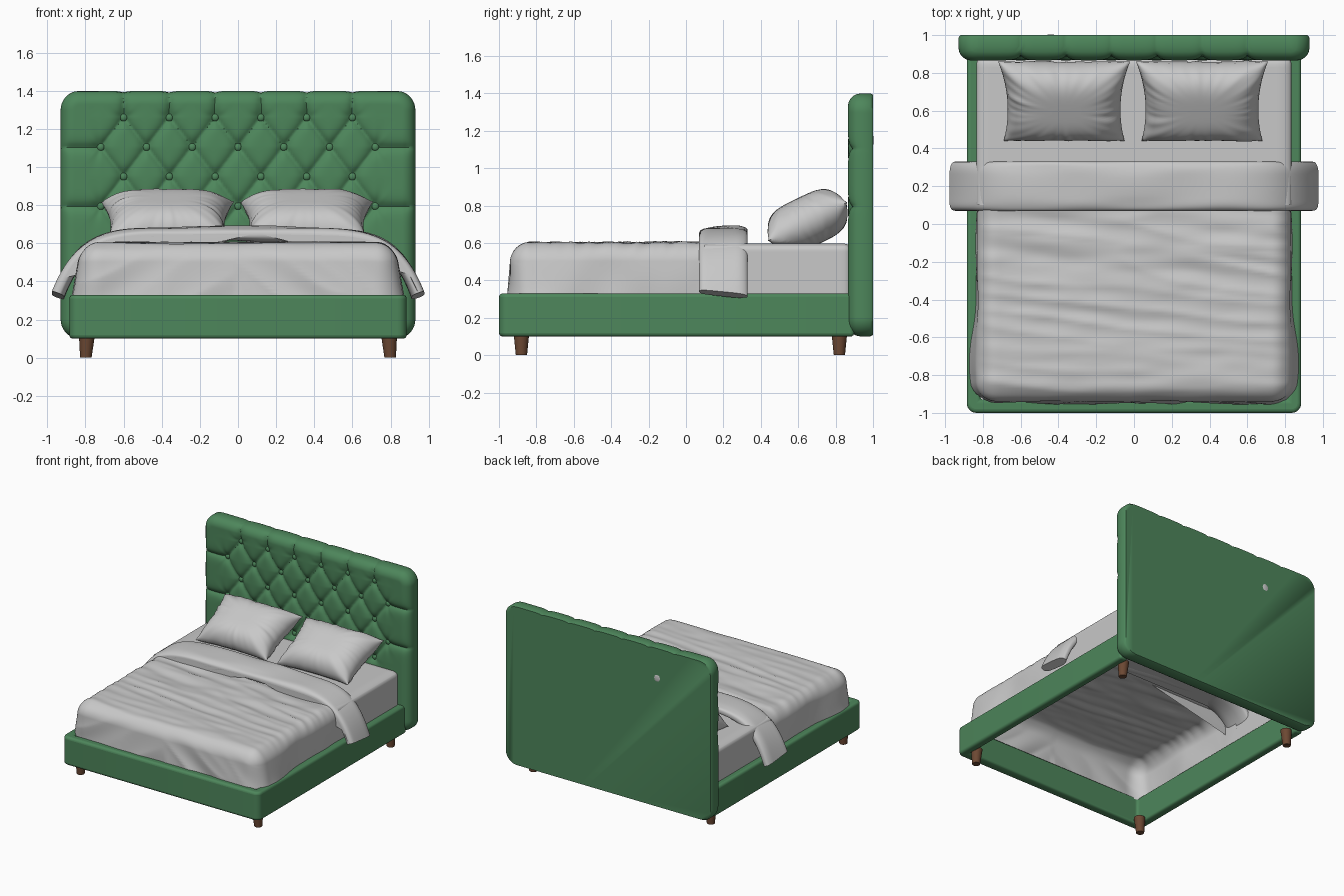
import bpy, bmesh, math
from mathutils import Vector, noise

if "Cube" in bpy.data.objects:
    bpy.data.objects.remove(bpy.data.objects["Cube"])


def material(name, rgb):
    m = bpy.data.materials.new(name)
    m.use_nodes = True
    m.diffuse_color = (*rgb, 1)
    m.node_tree.nodes["Principled BSDF"].inputs["Base Color"].default_value = (*rgb, 1)
    return m


green = material("green_fabric", (0.075, 0.24, 0.105))
linen = material("grey_linen", (0.58, 0.58, 0.58))
wood = material("brown_wood", (0.15, 0.065, 0.033))


def finish(name, bm, mat, angle=50, bevel=0):
    bmesh.ops.recalc_face_normals(bm, faces=bm.faces)
    me = bpy.data.meshes.new(name)
    bm.to_mesh(me)
    bm.free()
    me.materials.append(mat)
    ob = bpy.data.objects.new(name, me)
    bpy.context.collection.objects.link(ob)
    if bevel:
        mod = ob.modifiers.new("soft_edges", "BEVEL")
        mod.width, mod.segments = bevel, 4
    bpy.ops.object.select_all(action="DESELECT")
    ob.select_set(True)
    bpy.context.view_layer.objects.active = ob
    bpy.ops.object.shade_smooth_by_angle(angle=math.radians(angle))
    return ob


def add_grid(bm, nu, nv, func):
    """Sheet of quads; func maps u, v in -1..1 to a point."""
    rows = [[bm.verts.new(func(2 * i / nu - 1, 2 * j / nv - 1)) for i in range(nu + 1)]
            for j in range(nv + 1)]
    for a, b in zip(rows, rows[1:]):
        for i in range(nu):
            bm.faces.new((a[i], a[i + 1], b[i + 1], b[i]))


def wave(x, y, seed=0):
    return noise.noise(Vector((x, y, seed)))


def clamp(v, lo, hi):
    return max(lo, min(hi, v))


# Bed frame: U-shaped rail, open underneath
bm = bmesh.new()
W, T = 0.885, 0.07
outline = [(-W, 0.9), (-W, -1), (W, -1), (W, 0.9),
           (W - T, 0.9), (W - T, T - 1), (T - W, T - 1), (T - W, 0.9)]
face = bm.faces.new([bm.verts.new((x, y, 0.1)) for x, y in outline])
top = bmesh.ops.extrude_face_region(bm, geom=[face])["geom"]
bmesh.ops.translate(bm, vec=(0, 0, 0.23), verts=[g for g in top if isinstance(g, bmesh.types.BMVert)])
corners = [e for e in bm.edges if all(v.co.y < -0.99 for v in e.verts)
           and abs(e.verts[0].co.z - e.verts[1].co.z) > 0.1]
bmesh.ops.bevel(bm, geom=corners, offset=0.05, segments=5, profile=0.5, affect="EDGES")
finish("bed_frame", bm, green, bevel=0.02)

# Tapered legs
for sx, side in ((-1, "right"), (1, "left")):
    for y, end in ((-0.88, "front"), (0.82, "back")):
        bm = bmesh.new()
        bmesh.ops.create_cone(bm, cap_ends=True, segments=20, radius1=0.03, radius2=0.043, depth=0.13)
        for v in bm.verts:
            v.co += Vector((sx * (0.795 - 0.05 * v.co.z), y, 0.065))
        finish(f"{end}_{side}_leg", bm, wood, bevel=0.004)

# Headboard: tufted front swept round to a flat back
HW, ZC, HH, R = 0.93, 0.75, 0.65, 0.1
PX, PZ, Z0 = 0.24, 0.155, 1.105
TOP, SIDE, LOW = Z0 + PZ, 3 * PX, Z0 - 3 * PZ


def crease(x, z):
    """Distance to the nearest seam of the diamond pattern."""
    ax = abs(x)
    p, q = x / PX + (z - Z0) / (2 * PZ), x / PX - (z - Z0) / (2 * PZ)
    diag = 0.19 * min(abs(p - round(p)), abs(q - round(q)))
    out = math.hypot(max(0, ax - SIDE), max(0, z - TOP, LOW - z))
    seam_x = clamp(PX * (math.floor(ax / PX) + 0.5), 0, 2.5 * PX)
    upper = math.hypot(ax - seam_x, max(0, TOP - z))
    seam_z = Z0 + 2 * PZ * clamp(round((z - Z0) / (2 * PZ)), -1, 0)
    flank = math.hypot(z - seam_z, max(0, SIDE - ax))
    return min(math.hypot(diag, out), upper, flank)


buttons = [(PX * (k + 0.5 * (r % 2)), Z0 + PZ * r)
           for r in range(-3, 2) for k in range(-3, 4 - r % 2)]


def headboard_point(u, v):
    ease = lambda t: 0.55 * t + 0.45 * math.sin(t * math.pi / 2)
    h = HH * ease(v)
    k = max(0, abs(h) - (HH - R))
    x = (HW - R + math.sqrt(max(0, R * R - k * k))) * ease(u)
    z = ZC + h
    qx, qz = abs(x) - (HW - R), abs(h) - (HH - R)
    edge = R - math.hypot(max(qx, 0), max(qz, 0)) - min(max(qx, qz), 0)
    t = 0.07
    roll = t * (1 - math.sqrt(max(0, 1 - (1 - min(edge, t) / t) ** 2)))
    d = crease(x, z)
    dimple = min((x - bx) ** 2 + (z - bz) ** 2 for bx, bz in buttons)
    sink = 0.025 * math.exp(-d / 0.022) + 0.015 * math.exp(-dimple / 0.0015)
    if edge < t and z > 1.2:
        z -= 0.4 * sink * (1 - edge / t)
    return Vector((x, 0.866 + roll + sink * min(1, 0.3 + edge / t), z))


bm = bmesh.new()
add_grid(bm, 190, 150, headboard_point)
for y, shrink in ((0.985, 1), (1.0, 0.988)):
    rim = [e for e in bm.edges if e.is_boundary]
    new = bmesh.ops.extrude_edge_only(bm, edges=rim)["geom"]
    for v in (g for g in new if isinstance(g, bmesh.types.BMVert)):
        v.co = Vector((v.co.x * shrink, y, ZC + (v.co.z - ZC) * shrink))
bmesh.ops.holes_fill(bm, edges=[e for e in bm.edges if e.is_boundary], sides=0)
finish("headboard", bm, green)

# Upholstery buttons
bm = bmesh.new()
for x, z in buttons:
    ball = bmesh.ops.create_uvsphere(bm, u_segments=12, v_segments=8, radius=0.02)["verts"]
    for v in ball:
        v.co = Vector((v.co.x + x, 0.899 + v.co.y * 0.6, v.co.z + z))
finish("headboard_buttons", bm, green)

# Small pad on the back of the headboard
bm = bmesh.new()
bmesh.ops.create_uvsphere(bm, u_segments=10, v_segments=6, radius=0.035)
for v in bm.verts:
    v.co = Vector((v.co.x - 0.44, 0.996 + v.co.y * 0.2, v.co.z + 1.15))
finish("back_pad", bm, linen)


def soft_shell(name, lo, hi, radius, cuts, open_dir, wrinkle=None):
    """Rounded box without a bottom and without the face towards open_dir."""
    lo, hi = Vector(lo), Vector(hi)
    bm = bmesh.new()
    bmesh.ops.create_cube(bm, size=1)
    bm.normal_update()
    gone = [f for f in bm.faces if f.normal.z < -0.5 or f.normal.y * open_dir > 0.5]
    bmesh.ops.delete(bm, geom=gone, context="FACES")
    bmesh.ops.subdivide_edges(bm, edges=bm.edges[:], cuts=cuts, use_grid_fill=True)
    for v in bm.verts:
        p = Vector([lo[i] + (v.co[i] + 0.5) * (hi[i] - lo[i]) for i in range(3)])
        y_lo = lo.y + radius * (open_dir > 0)
        y_hi = hi.y - radius * (open_dir > 0)
        if open_dir > 0:
            y_hi = hi.y
        else:
            y_lo, y_hi = lo.y, hi.y - radius
        c = Vector((clamp(p.x, lo.x + radius, hi.x - radius), clamp(p.y, y_lo, y_hi),
                    min(p.z, hi.z - radius)))
        n = (p - c).normalized()
        v.co = c + n * radius
        if wrinkle:
            v.co += wrinkle(v.co, n)
    return finish(name, bm, linen, 60)


# Mattress at the head end
soft_shell("mattress", (-0.835, 0.1, 0.3), (0.835, 0.885, 0.597), 0.04, 40, -1)


# Blanket with cross folds on top and loose drape at the sides
def blanket_wrinkle(p, n):
    near = 0.4 + 0.6 * clamp((p.y + 0.7) / 0.6, 0, 1)
    ridge = 1 - 2 * abs(wave(p.x * 1.1, p.y * 9 + p.x * 0.8))
    up = 0.014 * near * (ridge - 0.6) + 0.006 * wave(p.x * 4, p.y * 14, 5)
    drop = clamp((0.58 - p.z) / 0.27, 0, 1)
    bulge = math.exp(-((p.y + 0.72) / 0.16) ** 2)
    side = drop * (0.012 + 0.045 * bulge + 0.02 * wave(p.y * 5, p.z * 3, 2))
    fold = 1 - 2 * abs(wave(p.x * 3.5 + p.z * 4 * math.copysign(1, p.x), p.z * 2, 8))
    front = drop * (0.012 + 0.02 * (fold - 0.5))
    return Vector((n.x * side, n.y * front, max(n.z, 0) * up))


soft_shell("blanket", (-0.825, -0.935, 0.31), (0.825, 0.2, 0.603), 0.1, 70, 1, blanket_wrinkle)


# Turned-down blanket band hanging over both sides
def band_point(u, v):
    s = math.sin(u * math.pi / 2)
    a = v * math.pi
    root = lambda t, e: math.copysign(abs(t) ** e, t)
    slope = math.atan2(-0.04 * s - 2.48 * s ** 7, 0.945)
    off = 0.036 * root(math.sin(a), 0.7) + 0.008 * wave(s * 3, a)
    y = 0.2 + 0.13 * root(math.cos(a), 0.6)
    z = 0.652 - 0.02 * s * s - 0.305 * s ** 8 - 0.1 * (y - 0.2) * s ** 8
    z += 0.05 * (y - 0.2) * (1 - s * s)
    return Vector((0.945 * s - off * math.sin(slope), y, z + off * math.cos(slope)))


bm = bmesh.new()
add_grid(bm, 90, 40, band_point)
bmesh.ops.remove_doubles(bm, verts=bm.verts, dist=0.0001)
bmesh.ops.holes_fill(bm, edges=[e for e in bm.edges if e.is_boundary], sides=0)
finish("folded_blanket_band", bm, linen, 60)

# Pillows: two bulged sheets with pinched edges, leaning on the headboard
TILT = math.radians(26)


def pillow(name, cx, seed):
    def side_point(sign):
        def point(u, v):
            x = u * (0.335 + 0.015 * v - 0.035 * (1 - v * v))
            y = v * (0.235 - 0.015 * (1 - u * u))
            full = max(0, (1 - u ** 4) * (1 - v ** 4))
            rim = max(abs(u), abs(v)) ** 4
            angle = math.atan2(v, u)
            pucker = 0.03 * rim * full ** 0.4 * wave(math.cos(angle) * 6, math.sin(angle) * 6, seed)
            h = sign * (0.135 * full ** 0.62 + pucker)
            return Vector((cx + x, 0.65 + y * math.cos(TILT) - h * math.sin(TILT),
                           max(0.596, 0.715 + y * math.sin(TILT) + h * math.cos(TILT))))
        return point
    bm = bmesh.new()
    for sign in (1, -1):
        add_grid(bm, 60, 44, side_point(sign))
    bmesh.ops.remove_doubles(bm, verts=bm.verts, dist=0.0005)
    finish(name, bm, linen, 70)


pillow("right_pillow", -0.37, 3)
pillow("left_pillow", 0.36, 11)
